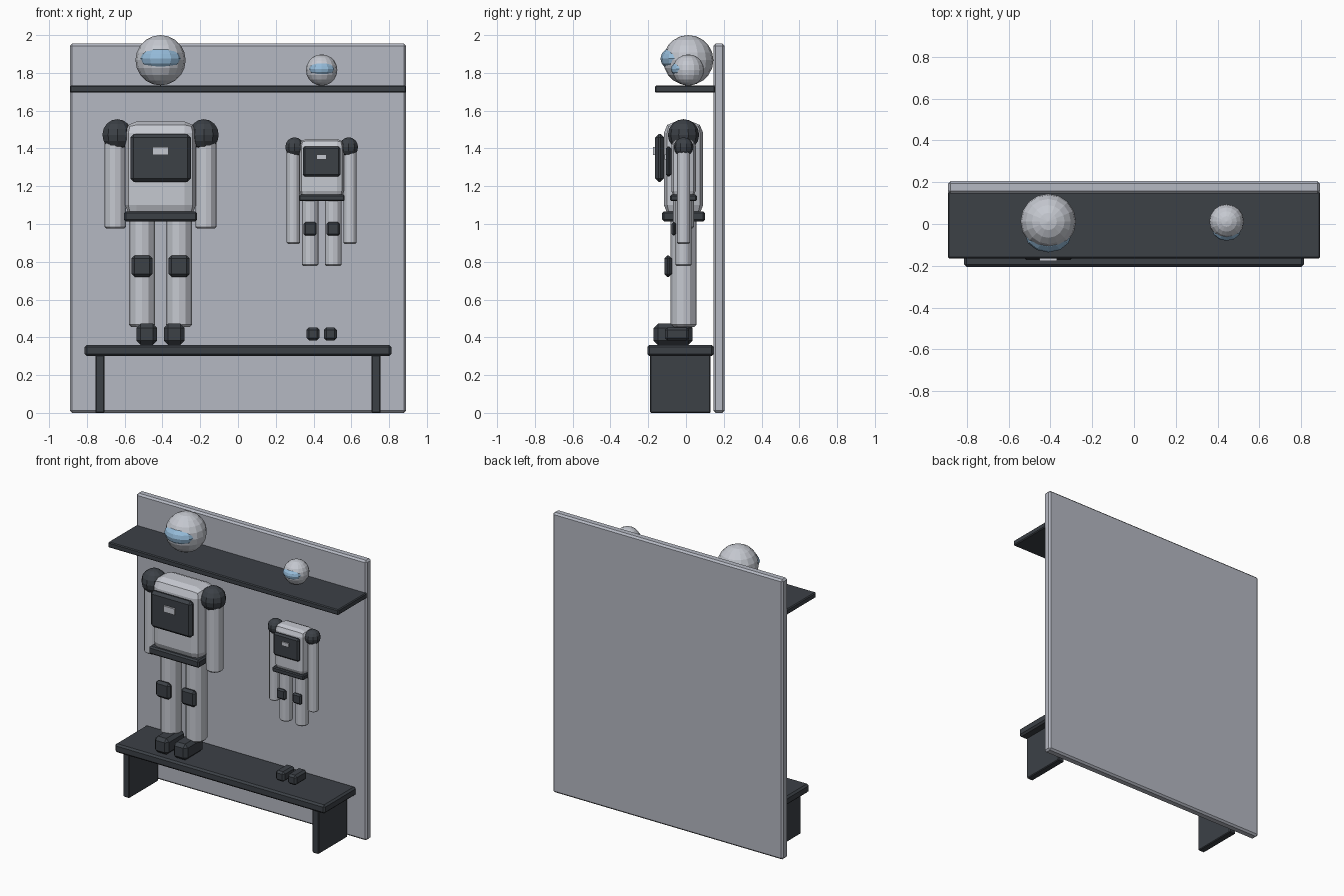
import bpy
import bmesh
from mathutils import Matrix, Vector

cube = bpy.data.objects.get("Cube")
if cube:
    bpy.data.objects.remove(cube, do_unlink=True)


def make_material(name, rgb):
    m = bpy.data.materials.new(name)
    m.use_nodes = True
    colour = (*rgb, 1)
    m.diffuse_color = colour
    m.node_tree.nodes["Principled BSDF"].inputs["Base Color"].default_value = colour
    return m


WALL = make_material("wall grey", (0.46, 0.48, 0.54))
SUIT = make_material("suit light grey", (0.56, 0.58, 0.63))
DARK = make_material("dark slate", (0.045, 0.052, 0.062))
GLASS = make_material("visor blue", (0.30, 0.50, 0.70))


def finish(name, bm, material, bevel=0, segments=1):
    mesh = bpy.data.meshes.new(name)
    bm.to_mesh(mesh)
    bm.free()
    mesh.materials.append(material)
    ob = bpy.data.objects.new(name, mesh)
    bpy.context.collection.objects.link(ob)
    if bevel:
        mod = ob.modifiers.new("Bevel", "BEVEL")
        mod.width = bevel
        mod.segments = segments
        mod.limit_method = "ANGLE"
        mod.angle_limit = 1
    return ob


def box(name, x, y, z, material, bevel=0.01, segments=1):
    """Box from (min, max) ranges along each axis."""
    bm = bmesh.new()
    size = Vector((x[1] - x[0], y[1] - y[0], z[1] - z[0]))
    centre = Vector((sum(x), sum(y), sum(z))) / 2
    bmesh.ops.create_cube(bm, size=1, matrix=Matrix.LocRotScale(centre, None, size))
    return finish(name, bm, material, bevel, segments)


def tube(name, x, y, z, radius, material, bevel):
    bm = bmesh.new()
    bmesh.ops.create_cone(bm, cap_ends=True, segments=12, radius1=radius, radius2=radius,
                          depth=z[1] - z[0],
                          matrix=Matrix.Translation((x, y, sum(z) / 2)))
    return finish(name, bm, material, bevel)


def ball(name, centre, radii, material, u=12, v=8):
    bm = bmesh.new()
    bmesh.ops.create_uvsphere(bm, u_segments=u, v_segments=v, radius=1,
                              matrix=Matrix.LocRotScale(Vector(centre), None, Vector(radii)))
    return finish(name, bm, material)


# Wall panel, shelf and bench
box("wall_panel", (-0.89, 0.89), (0.145, 0.205), (0, 1.955), WALL, 0.012)
box("shelf", (-0.89, 0.89), (-0.165, 0.155), (1.695, 1.733), DARK, 0.006)
box("bench_seat", (-0.812, 0.812), (-0.205, 0.148), (0.3, 0.36), DARK, 0.012)
for side, sx in (("left", 1), ("right", -1)):
    box(f"bench_leg_{side}", sorted((sx * 0.707, sx * 0.755)), (-0.19, 0.13),
        (0, 0.305), DARK, 0.005)


def helmet(prefix, x, z, r):
    ball(prefix + "_helmet", (x, 0.012, z), (r, r, r), SUIT, 16, 10)
    ball(prefix + "_visor", (x, 0.012 - r * 0.45, z + r * 0.06),
         (r * 0.84, r * 0.66, r * 0.5), GLASS, 12, 8)


helmet("large", -0.41, 1.867, 0.133)
helmet("small", 0.443, 1.815, 0.083)


def suit(prefix, x, s, shoulder_z, waist_z, arm_end, leg_end, knee_z, boot_z, boot_x):
    """Hanging suit; s scales the body widths."""
    y = -0.013

    def span(mid, half):
        return mid - half * s, mid + half * s

    # Torso, chest pack and belt
    top = shoulder_z + 0.07 * s
    box(prefix + "_torso", span(x, 0.188), span(y, 0.104), (waist_z, top), SUIT, 0.06 * s, 2)
    box(prefix + "_chest_pack", span(x, 0.16), span(y - 0.127 * s, 0.023),
        span(shoulder_z - 0.122 * s, 0.127), DARK, 0.018 * s)
    box(prefix + "_chest_label", span(x, 0.042), span(y - 0.155 * s, 0.008),
        span(shoulder_z - 0.085 * s, 0.021), SUIT, 0)
    box(prefix + "_belt", span(x, 0.194), span(y, 0.113), span(waist_z, 0.027), DARK, 0.01 * s)

    for side, sx in (("left", 1), ("right", -1)):
        # Arm and shoulder
        arm_x = x + sx * 0.229 * s
        r = 0.083 * s
        ball(f"{prefix}_shoulder_{side}", (arm_x, y, shoulder_z), (r, r, r), DARK, 10, 8)
        tube(f"{prefix}_arm_{side}", x + sx * 0.24 * s, y, (arm_end, shoulder_z),
             0.056 * s, SUIT, 0.01 * s)
        # Leg, knee pad and boot
        leg_x = x + sx * 0.098 * s
        tube(f"{prefix}_leg_{side}", leg_x, y, (leg_end, waist_z), 0.069 * s, SUIT, 0.012 * s)
        box(f"{prefix}_knee_pad_{side}", span(leg_x, 0.056), span(y - 0.082 * s, 0.02),
            span(knee_z, 0.057), DARK, 0.016 * s)
        box(f"{prefix}_boot_{side}", span(x + sx * boot_x, 0.055), span(y - 0.055 * s, 0.103),
            span(boot_z, 0.056), DARK, 0.022 * s)


suit("large", -0.41, 1.0, 1.472, 1.04, 0.975, 0.455, 0.777, 0.416, 0.073)
suit("small", 0.443, 0.625, 1.407, 1.138, 0.895, 0.777, 0.974, 0.418, 0.046)
